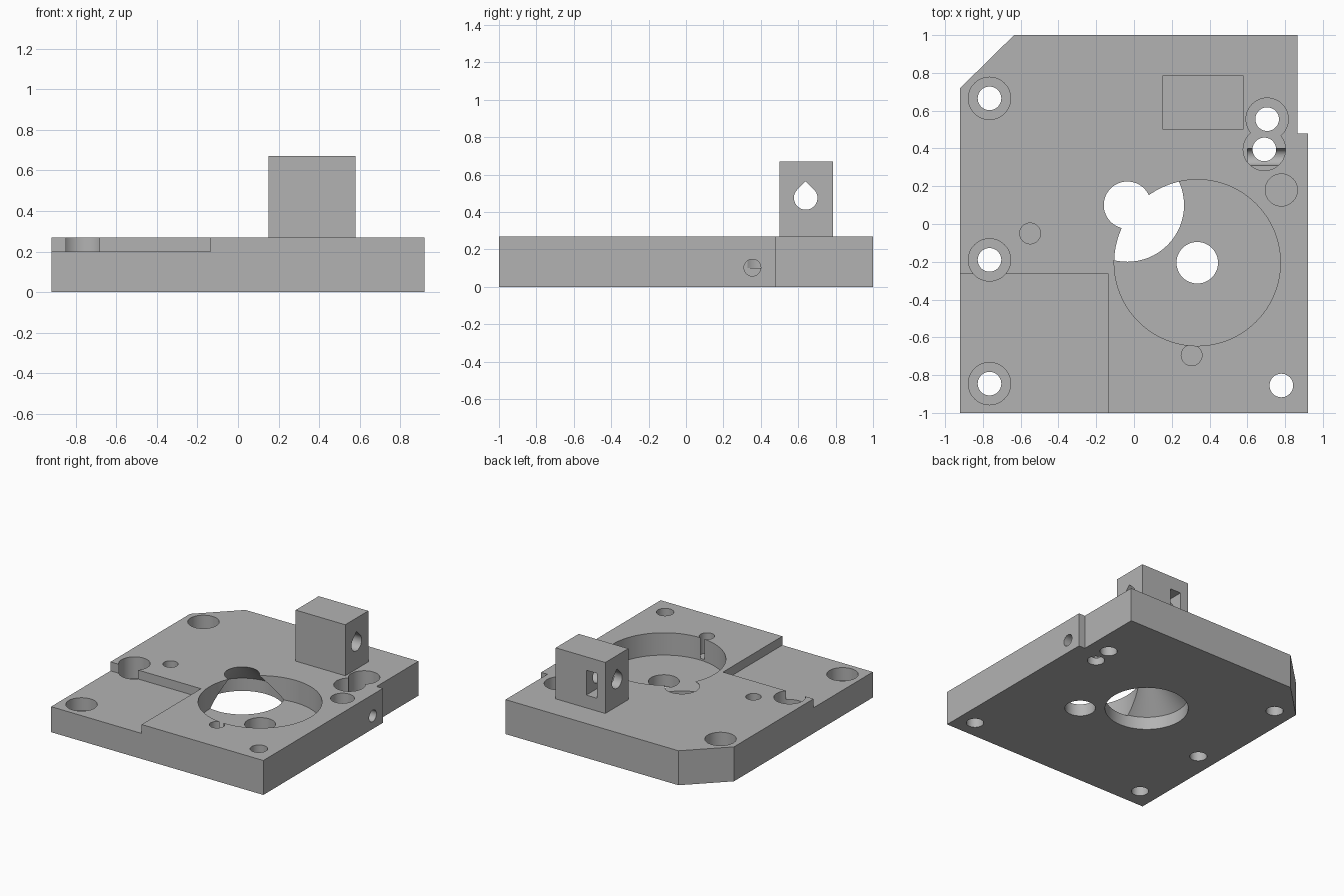
import bpy, bmesh, math

cube = bpy.data.objects.get("Cube")
if cube:
    bpy.data.objects.remove(cube, do_unlink=True)

grey = bpy.data.materials.new("plain_grey")
grey.use_nodes = True
grey.diffuse_color = (0.45, 0.45, 0.45, 1)
grey.node_tree.nodes["Principled BSDF"].inputs["Base Color"].default_value = (0.45, 0.45, 0.45, 1)

TOP = 0.27       # plate thickness
SEAT = 0.1       # floor height of counterbores and blind holes
BELOW, ABOVE = -0.1, 0.35


def loft(name, rings):
    """Solid skinned through closed rings of equal point count."""
    bm = bmesh.new()
    loops = [[bm.verts.new(p) for p in ring] for ring in rings]
    n = len(loops[0])
    for a, b in zip(loops, loops[1:]):
        for i in range(n):
            j = (i + 1) % n
            bm.faces.new((a[i], a[j], b[j], b[i]))
    bm.faces.new(loops[0][::-1])
    bm.faces.new(loops[-1])
    bmesh.ops.recalc_face_normals(bm, faces=bm.faces)
    mesh = bpy.data.meshes.new(name)
    bm.to_mesh(mesh)
    bm.free()
    mesh.materials.append(grey)
    ob = bpy.data.objects.new(name, mesh)
    bpy.context.collection.objects.link(ob)
    return ob


def box(name, x0, x1, y0, y1, z0, z1):
    outline = [(x0, y0), (x1, y0), (x1, y1), (x0, y1)]
    return loft(name, [[(x, y, z) for x, y in outline] for z in (z0, z1)])


def lathe(name, x, y, profile, sides=48):
    """Turned solid about a vertical axis from (radius, height) pairs."""
    turns = [math.tau * i / sides for i in range(sides)]
    return loft(name, [[(x + r * math.cos(t), y + r * math.sin(t), z) for t in turns]
                       for r, z in profile])


def along_x(name, outline, x0, x1):
    return loft(name, [[(x, y, z) for y, z in outline] for x in (x0, x1)])


def combine(target, tool, operation="DIFFERENCE"):
    tool.hide_render = True
    mod = target.modifiers.new(tool.name, "BOOLEAN")
    mod.operation = operation
    mod.solver = "EXACT"
    mod.object = tool
    bpy.context.view_layer.objects.active = target
    bpy.ops.object.modifier_apply(modifier=mod.name)
    bpy.data.objects.remove(tool, do_unlink=True)


# Plate with one chamfered corner and a notched edge
outline = [(-0.92, -1), (0.92, -1), (0.92, 0.48), (0.865, 0.48),
           (0.865, 1), (-0.635, 1), (-0.92, 0.72)]
plate = loft("mounting_plate", [[(x, y, z) for x, y in outline] for z in (0, TOP)])

# Lowered corner step
combine(plate, box("step_cut", -1.1, -0.135, -1.2, -0.265, 0.2, ABOVE))

# Large round pocket with a shaft hole
combine(plate, lathe("pocket_cut", 0.335, -0.205, [(0.44, SEAT - 0.005), (0.44, ABOVE)], 96))
combine(plate, lathe("shaft_hole", 0.335, -0.205, [(0.11, BELOW), (0.11, ABOVE)]))

# Funnel opening, wide at the underside
combine(plate, lathe("funnel_cut", -0.035, 0.1,
                     [(0.3, BELOW), (0.3, SEAT), (0.125, TOP), (0.125, ABOVE)], 64))

# Counterbored screw holes
for x, y in [(-0.765, 0.665), (-0.765, -0.19), (-0.765, -0.845),
             (0.705, 0.555), (0.69, 0.395)]:
    combine(plate, lathe("counterbore", x, y, [(0.112, SEAT), (0.112, ABOVE)]))
    combine(plate, lathe("screw_hole", x, y, [(0.0625, BELOW), (0.0625, ABOVE)]))

# Plain through hole and blind holes
combine(plate, lathe("corner_hole", 0.78, -0.855, [(0.0625, BELOW), (0.0625, ABOVE)]))
for x, y, r in [(-0.55, -0.05, 0.055), (0.305, -0.695, 0.055), (0.78, 0.18, 0.085)]:
    combine(plate, lathe("blind_hole", x, y, [(r, SEAT + 0.01), (r, ABOVE)]))

# Cross hole in the side edge
circle = [(0.355 + 0.045 * math.cos(math.tau * i / 32),
           0.102 + 0.045 * math.sin(math.tau * i / 32)) for i in range(32)]
combine(plate, along_x("side_hole", circle, 0.6, 1.1))

# Upright block with a teardrop bore and a nut slot from the back
block = box("upright_block", 0.15, 0.58, 0.5, 0.785, 0.2, 0.67)
r, cy, cz = 0.063, 0.64, 0.475
drop = [(cy, cz + r * math.sqrt(2))]
for i in range(37):
    t = math.radians(135 + 270 * i / 36)
    drop.append((cy + r * math.cos(t), cz + r * math.sin(t)))
combine(block, along_x("teardrop_bore", drop, 0, 0.8))
combine(block, box("nut_slot", 0.22, 0.315, 0.54, 0.9, 0.37, 0.565))
combine(plate, block, "UNION")

# Smooth bores, crisp edges
bpy.ops.object.select_all(action="DESELECT")
plate.select_set(True)
bpy.context.view_layer.objects.active = plate
bpy.ops.object.shade_smooth_by_angle(angle=math.radians(25))
